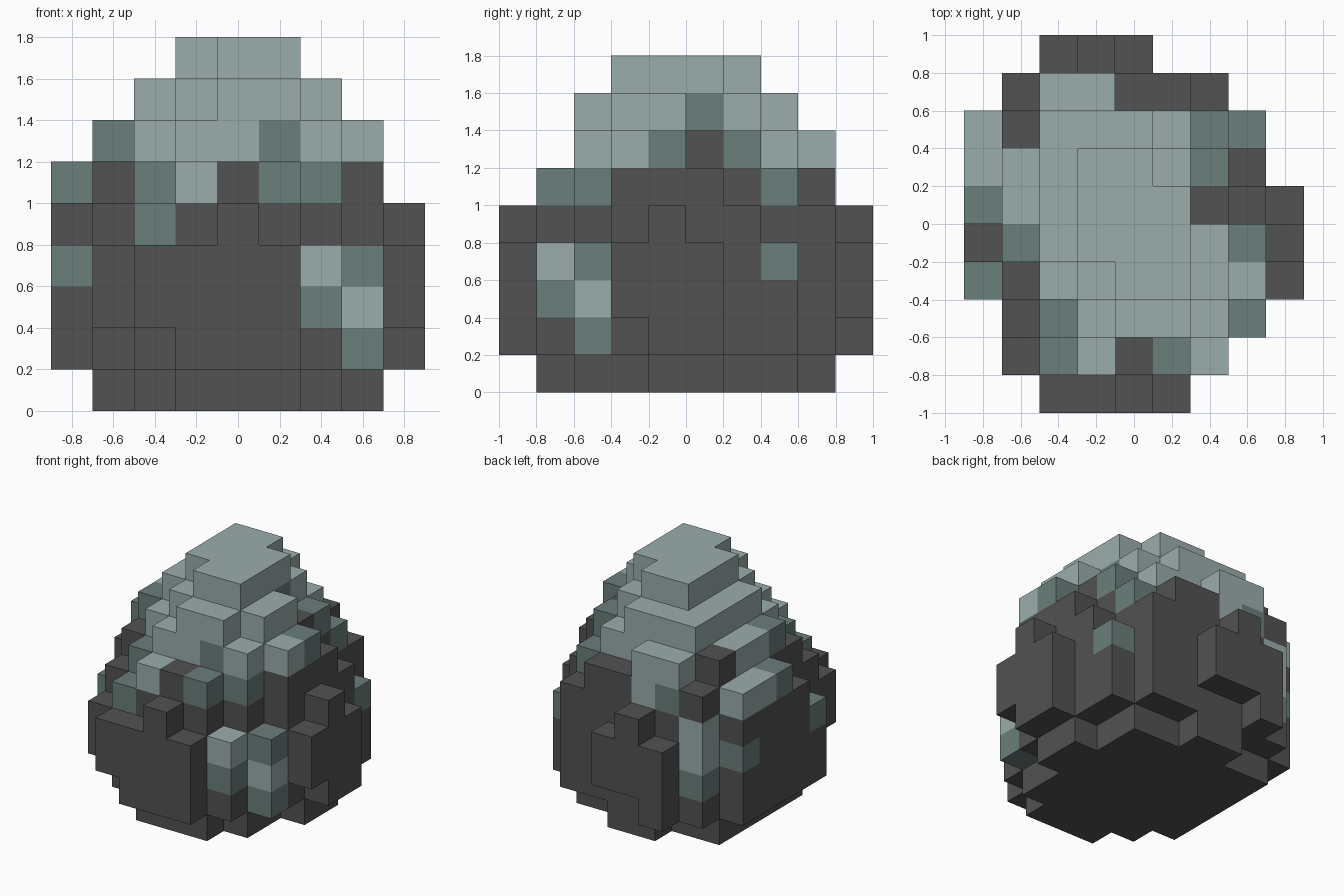
import bpy
import bmesh
from mathutils import Vector

if "Cube" in bpy.data.objects:
    bpy.data.objects.remove(bpy.data.objects["Cube"], do_unlink=True)

CELL = 0.2
COLUMNS = "ABCDEFGHI"

# Column heights in blocks, back row first, columns A to I from right to left
HEIGHTS = """
..454....
.677665..
67888764.
67899875.
678999764
578999875
467899874
.5678874.
.456664..
..4454...
""".split()[::-1]

# Footprint of the bottom course, back row first
FOOT = """
.........
...##....
.######..
.######..
.#######.
.#######.
.######..
..#####..
...###...
.........
""".split()[::-1]

# Overhanging columns that start one block higher
OVERHANGS = "C0 B1 I3 D9 E9".split()

# Mottled blocks: course -> column and row of each block
DARK_SPOTS = {6: "B7 G5"}
MID_SPOTS = {
    7: "F5",
    6: "B4 F2 H4 G6",
    5: "A5 C2 F1 G2 G7 C8",
    4: "C1",
    3: "A3 A7 H7 H2",
    2: "B8 G1",
    1: "H2",
}
LIGHT_SPOTS = {5: "A6 A7 D1 D8", 4: "B8", 3: "B8 G1", 2: "H2"}


def make_material(name, colour):
    mat = bpy.data.materials.new(name)
    mat.use_nodes = True
    mat.diffuse_color = (*colour, 1)
    shader = next(n for n in mat.node_tree.nodes if n.type == "BSDF_PRINCIPLED")
    shader.inputs["Base Color"].default_value = (*colour, 1)
    shader.inputs["Roughness"].default_value = 0.9
    return mat


def block_name(i, j):
    return COLUMNS[i] + str(j)


def block_colour(i, j, k):
    """Pale cap on a dark body, with mottled blocks between them."""
    name = block_name(i, j)
    spots = (DARK_SPOTS, MID_SPOTS, LIGHT_SPOTS)
    for index, table in enumerate(spots):
        if name in table.get(k, "").split():
            return index
    return 2 if k > 5 else 0


# Fill the set of occupied blocks
blocks = set()
for j, row in enumerate(HEIGHTS):
    for i, mark in enumerate(row):
        if mark == ".":
            continue
        start = 2 if block_name(i, j) in OVERHANGS else 1
        blocks.update((i, j, k) for k in range(start, int(mark)))
        if FOOT[j][i] == "#":
            blocks.add((i, j, 0))

# Build the outer faces only
bm = bmesh.new()
corners = {}


def corner(point):
    key = tuple(round(c) for c in point)
    if key not in corners:
        x, y, z = key
        corners[key] = bm.verts.new(
            ((x - len(COLUMNS) / 2) * CELL, (y - len(HEIGHTS) / 2) * CELL, z * CELL))
    return corners[key]


for block in sorted(blocks):
    centre = Vector(block) + Vector((0.5, 0.5, 0.5))
    for axis in range(3):
        for side in (-1, 1):
            neighbour = list(block)
            neighbour[axis] += side
            if tuple(neighbour) in blocks:
                continue
            out, u, v = Vector(), Vector(), Vector()
            out[axis] = side / 2
            u[(axis + 1) % 3] = side / 2
            v[(axis + 2) % 3] = 1 / 2
            middle = centre + out
            face = bm.faces.new([corner(p) for p in (
                middle - u - v, middle + u - v, middle + u + v, middle - u + v)])
            face.material_index = block_colour(*block)

mesh = bpy.data.meshes.new("egg_shell")
bm.to_mesh(mesh)
bm.free()

# Shell colours
mesh.materials.append(make_material("charcoal", (0.084, 0.084, 0.084)))
mesh.materials.append(make_material("grey_green", (0.147, 0.209, 0.198)))
mesh.materials.append(make_material("pale_green", (0.328, 0.423, 0.413)))

egg = bpy.data.objects.new("egg_shell", mesh)
bpy.context.scene.collection.objects.link(egg)
